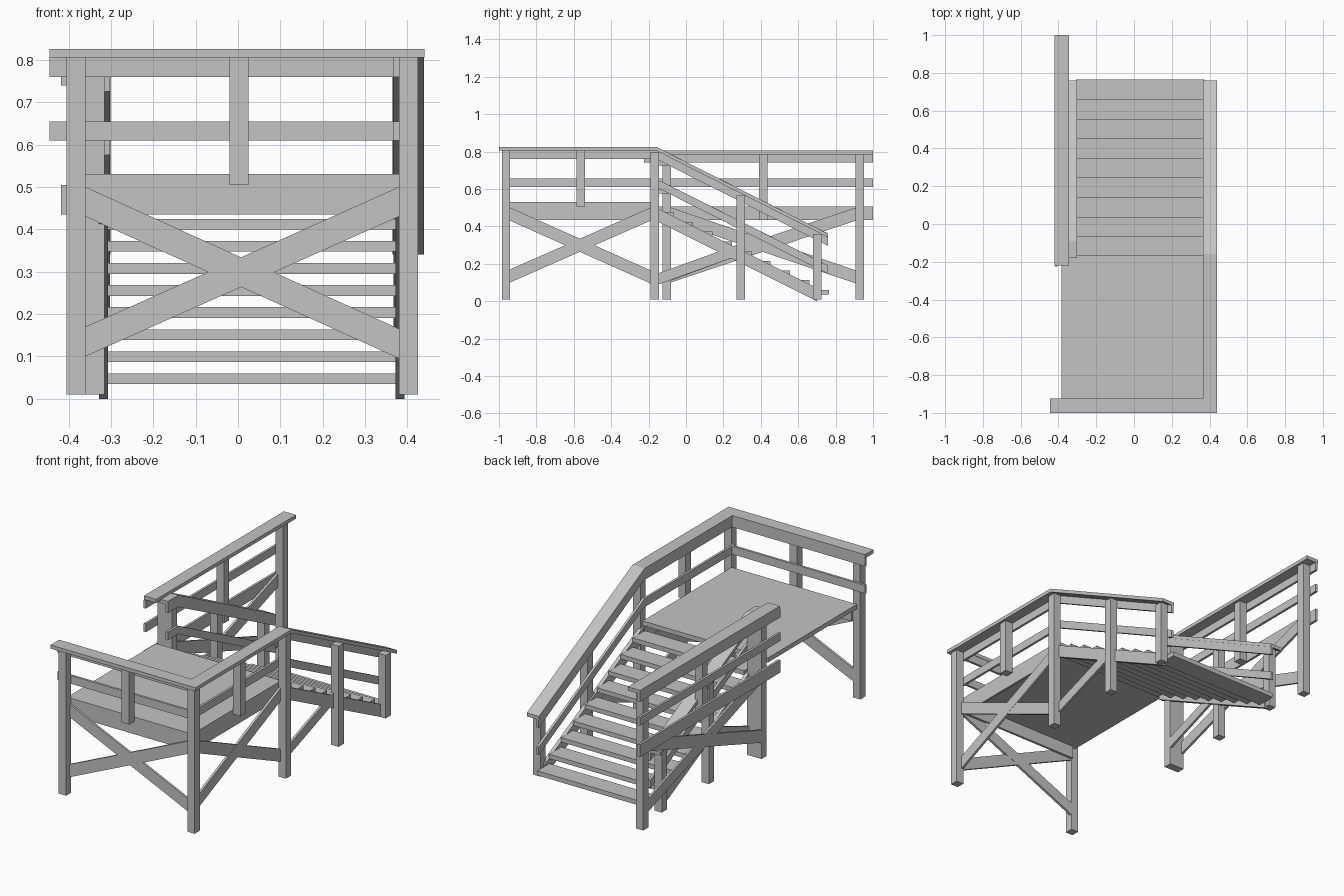
import bpy, bmesh

cube = bpy.data.objects.get("Cube")
if cube:
    bpy.data.objects.remove(cube)

wood = bpy.data.materials.new("grey_wood")
wood.use_nodes = True
GREY = (0.55, 0.55, 0.55, 1)
wood.diffuse_color = GREY
wood.node_tree.nodes["Principled BSDF"].inputs["Base Color"].default_value = GREY


def beam(name, axis, path, height, lo, hi):
    """Plumb-cut board: path is its top edge (u, z), u runs along axis, lo..hi is its thickness."""
    outline = path + [(u, z - height) for u, z in reversed(path)]
    bm = bmesh.new()
    sides = []
    for w in (lo, hi):
        sides.append([bm.verts.new((u, w, z) if axis == "x" else (w, u, z)) for u, z in outline])
    n = len(outline)
    half = len(path)
    # Caps as quads between the top and bottom edges
    for s in sides:
        for i in range(half - 1):
            bm.faces.new((s[i], s[i + 1], s[n - 2 - i], s[n - 1 - i]))
    for i in range(n):
        j = (i + 1) % n
        bm.faces.new((sides[0][i], sides[0][j], sides[1][j], sides[1][i]))
    bmesh.ops.recalc_face_normals(bm, faces=bm.faces)
    mesh = bpy.data.meshes.new(name)
    bm.to_mesh(mesh)
    bm.free()
    mesh.materials.append(wood)
    obj = bpy.data.objects.new(name, mesh)
    bpy.context.collection.objects.link(obj)
    return obj


def box(name, x, y, z):
    return beam(name, "x", [(x[0], z[1]), (x[1], z[1])], z[1] - z[0], *y)


POST, BOARD, CAP, RAIL, RIM = 0.045, 0.013, 0.02, 0.045, 0.07
FOOT = 0.01
RAIL_TOP, MID_TOP, DECK = 0.805, 0.655, 0.53
XR, XS, XL = 0.38, -0.36, -0.405      # near edges of the three rows of posts
FRONT = -0.985                        # front face of the front posts
SLOPE = 0.505
TOP_Y, END_Y = -0.16, 0.76


def post(name, x, y, top, bottom=FOOT):
    box(name, (x, x + POST), (y, y + POST), (bottom, top))


def cross(name, axis, a, b, lo):
    """Two crossing braces."""
    beam(name + "_rising", axis, [(a, 0.17), (b, 0.5)], RIM, lo, lo + BOARD)
    beam(name + "_falling", axis, [(a, 0.5), (b, 0.165)], RIM, lo + 0.001, lo + BOARD - 0.001)


# Landing deck with its front and side rims
box("deck", (-0.385, XR), (FRONT + POST, -0.165), (DECK - 0.025, DECK))
box("front_rim", (XS, XR), (FRONT + POST, FRONT + POST + BOARD), (0.435, 0.505))
box("side_rim", (XR - BOARD, XR), (FRONT + POST, TOP_Y), (0.435, 0.505))

# Landing posts
post("front_right_post", XL, FRONT, RAIL_TOP)
post("front_left_post", XR, FRONT, RAIL_TOP)
post("front_middle_post", -0.02, FRONT, RAIL_TOP, 0.505)
post("side_middle_post", XR, -0.585, RAIL_TOP, 0.505)

# Front railing and braces
box("front_cap", (-0.445, 0.44), (-1, -0.925), (RAIL_TOP, RAIL_TOP + CAP))
for name, z in (("front_top_rail", RAIL_TOP), ("front_middle_rail", MID_TOP)):
    box(name, (-0.445, XR), (FRONT + POST, FRONT + POST + BOARD), (z - RAIL, z))
cross("front_brace", "x", XS, XR, FRONT + POST - BOARD)
cross("side_brace", "y", FRONT + POST, -0.19, XR)


# Stair railings: level at the top, then falling along the flight
def stair_railing(side, x, start, bend, drop, first_post):
    def line(z):
        z -= drop
        return [(start, z), (bend, z), (END_Y, z - SLOPE * (END_Y - bend))]

    def under_cap(y):
        return RAIL_TOP - drop - SLOPE * max(0, y + POST - bend)

    beam(side + "_stair_cap", "y", line(RAIL_TOP + CAP), CAP, x - 0.015, x + POST + 0.014)
    beam(side + "_stair_top_rail", "y", line(RAIL_TOP), RAIL, x - BOARD, x)
    beam(side + "_stair_middle_rail", "y", line(MID_TOP), RAIL, x - BOARD, x)
    for i, y in enumerate((first_post, 0.27, 0.68)):
        post(f"{side}_stair_post_{i}", x, y, under_cap(y))
    beam(side + "_stair_brace", "y", [(first_post + POST, 0.15), (0.27, 0.3)], 0.06, x, x + BOARD)


stair_railing("left", XR, -0.95, TOP_Y, 0, -0.19)
# The right flight sits on the inner row, so its rails face the treads
for side, x in (("right", XS),):
    drop, bend = 0.035, -0.09
    for part, z, h, lo, hi in (("cap", RAIL_TOP + CAP, CAP, x - 0.015, x + POST + 0.014),
                               ("top_rail", RAIL_TOP, RAIL, x + POST, x + POST + BOARD),
                               ("middle_rail", MID_TOP, RAIL, x + POST, x + POST + BOARD)):
        z -= drop
        beam(f"{side}_stair_{part}", "y",
             [(-0.18, z), (bend, z), (END_Y, z - SLOPE * (END_Y - bend))], h, lo, hi)
    for i, y in enumerate((-0.125, 0.27, 0.68)):
        post(f"{side}_stair_post_{i}", x, y, RAIL_TOP - drop - SLOPE * max(0, y + POST - bend))
    beam(side + "_stair_brace", "y", [(-0.08, 0.17), (0.27, 0.3)], 0.06, x + POST - BOARD, x + POST)

# Stringers and treads
for side, x in (("left", 0.372), ("right", -0.328)):
    beam(side + "_stringer", "y", [(TOP_Y, 0.5), (0.7, 0.07)], RIM, x, x + 0.021)
for i in range(9):
    y, z = 0.66 - 0.104 * i, 0.06 + 0.052 * i
    box(f"tread_{i}", (-0.308, 0.373), (y, y + 0.105), (z - 0.025, z))

# Long level railing on the right side
LOW = 0.785
box("long_cap", (-0.42, -0.345), (-0.22, 1), (LOW, LOW + CAP))
for name, z, h in (("long_top_rail", LOW, RAIL), ("long_middle_rail", MID_TOP, RAIL),
                   ("long_rim", 0.505, RIM)):
    box(name, (XL - BOARD, XL), (-0.225, 1), (z - h, z))
post("long_near_post", XL, -0.125, LOW)
post("long_far_post", XL, 0.907, LOW)
post("long_middle_post", XL, 0.39, LOW, 0.435)
cross("long_brace", "y", -0.08, 0.907, XL)
